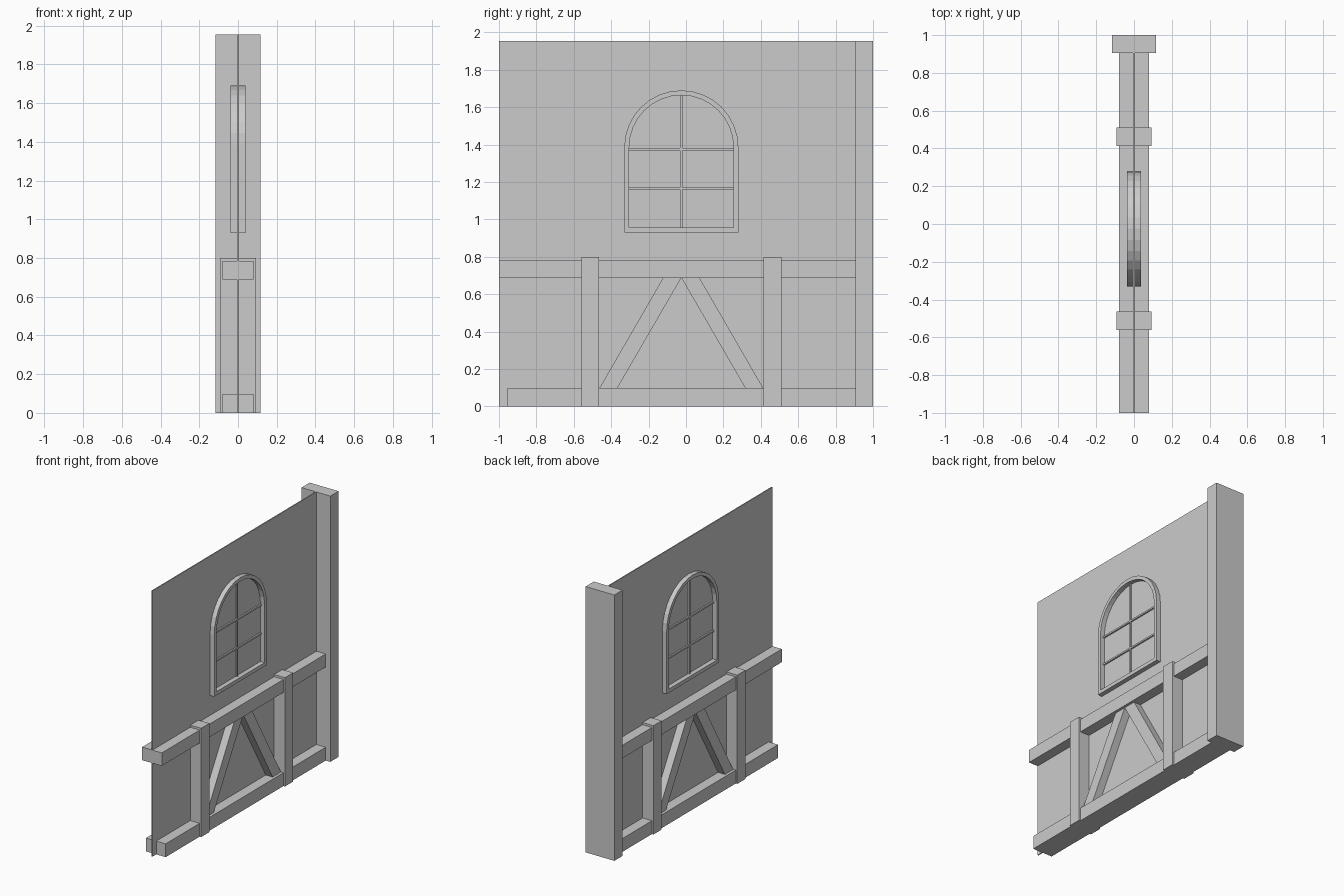
import bpy
import math

if "Cube" in bpy.data.objects:
    bpy.data.objects.remove(bpy.data.objects["Cube"], do_unlink=True)

grey = bpy.data.materials.new("plain grey")
grey.use_nodes = True
colour = (0.6, 0.6, 0.6, 1)
grey.diffuse_color = colour
grey.node_tree.nodes["Principled BSDF"].inputs["Base Color"].default_value = colour


def make(name, verts, faces):
    mesh = bpy.data.meshes.new(name)
    mesh.from_pydata(verts, [], faces)
    mesh.materials.append(grey)
    obj = bpy.data.objects.new(name, mesh)
    bpy.context.collection.objects.link(obj)
    return obj


def prism(name, outline, half):
    """Extrude a counter-clockwise (y, z) outline across the wall."""
    n = len(outline)
    verts = [(x, y, z) for x in (-half, half) for y, z in outline]
    faces = [range(n - 1, -1, -1), range(n, 2 * n)]
    faces += [(i, (i + 1) % n, n + (i + 1) % n, n + i) for i in range(n)]
    return make(name, verts, [tuple(f) for f in faces])


def beam(name, y0, y1, z0, z1, half):
    return prism(name, [(y0, z0), (y1, z0), (y1, z1), (y0, z1)], half)


# Thin wall panel and the corner post
HEIGHT = 1.955
beam("wall_panel", -1, 0.95, 0, HEIGHT, 0.004)
beam("corner_post", 0.905, 1, 0, HEIGHT, 0.117)

# Timber frame
beam("upper_rail", -1, 0.905, 0.688, 0.784, 0.08)
beam("lower_rail", -0.955, 0.905, 0, 0.098, 0.08)
MID = -0.025
for side, name in ((-1, "front"), (1, "back")):
    y = MID + side * 0.487
    beam(name + "_stud", y - 0.048, y + 0.048, 0, 0.8, 0.092)
    foot, top = MID + side * 0.438, MID + side * 0.097
    outline = [(foot, 0.098), (foot - side * 0.096, 0.098), (MID, 0.688), (top, 0.688)]
    prism(name + "_brace", outline[::-side], 0.06)


# Arched window frame
def arch(radius, sill, spring=1.385, steps=16):
    curve = [(MID + radius * math.cos(math.pi * i / steps),
              spring + radius * math.sin(math.pi * i / steps)) for i in range(steps + 1)]
    return [(MID + radius, sill)] + curve + [(MID - radius, sill)]


outer, inner = arch(0.305, 0.93), arch(0.279, 0.957)
n = len(outer)
DEPTH = 0.038
verts = [(x, y, z) for x in (-DEPTH, DEPTH) for ring in (outer, inner) for y, z in ring]
faces = []
for i in range(n):
    j = (i + 1) % n
    a, b, c, d = 0, n, 2 * n, 3 * n
    faces += [(a + i, a + j, c + j, c + i), (b + j, b + i, d + i, d + j),
              (c + i, c + j, d + j, d + i), (a + j, a + i, b + i, b + j)]
make("window_frame", verts, faces)

# Glazing bars
beam("vertical_glazing_bar", MID - 0.006, MID + 0.006, 0.957, 1.664, 0.015)
for name, z in (("lower", 1.165), ("upper", 1.375)):
    beam(name + "_glazing_bar", MID - 0.279, MID + 0.279, z - 0.006, z + 0.006, 0.015)
